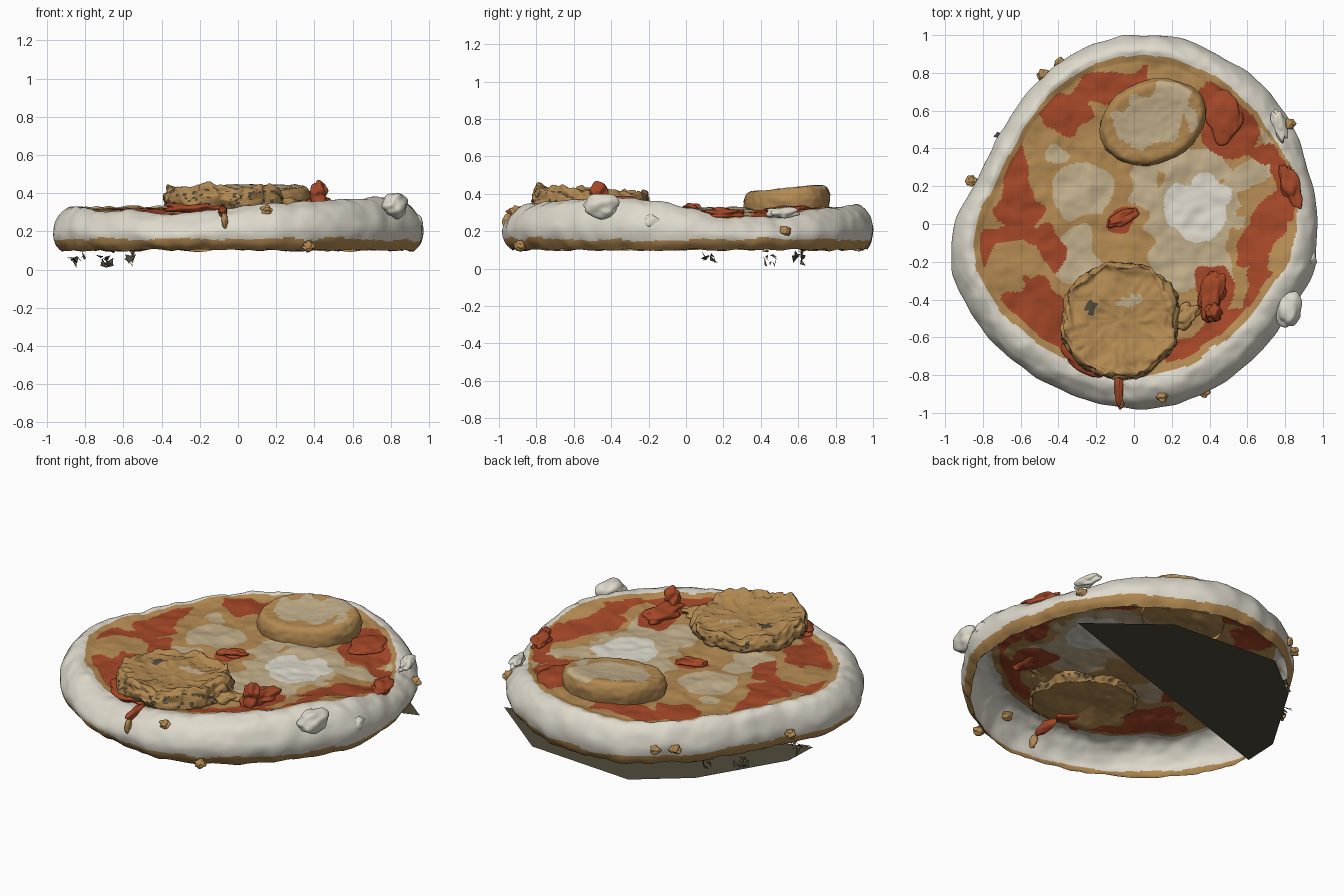
import bpy, bmesh, math, random
from mathutils import Vector, Matrix, noise

random.seed(4)
cube = bpy.data.objects.get("Cube")
if cube:
    bpy.data.objects.remove(cube, do_unlink=True)


def material(name, rgb):
    mat = bpy.data.materials.new(name)
    mat.use_nodes = True
    linear = [(c / 255) ** 2.2 for c in rgb] + [1]
    mat.diffuse_color = linear
    mat.node_tree.nodes["Principled BSDF"].inputs["Base Color"].default_value = linear
    return mat


MATS = [material("crust_white", (222, 217, 203)), material("baked_tan", (178, 137, 83)),
        material("melted_cream", (194, 174, 138)), material("sauce_red", (163, 73, 44)),
        material("char_brown", (82, 76, 61))]
WHITE, TAN, CREAM, RED, CHAR = range(len(MATS))


def finish(name, bm, smooth=True):
    mesh = bpy.data.meshes.new(name)
    bm.normal_update()
    for face in bm.faces:
        face.smooth = smooth
    bm.to_mesh(mesh)
    bm.free()
    for mat in MATS:
        mesh.materials.append(mat)
    obj = bpy.data.objects.new(name, mesh)
    bpy.context.collection.objects.link(obj)
    return obj


def wobble(x, y, z=0.0, freq=5.0):
    return noise.noise(Vector((x, y, z)) * freq)


def spline(pts, t, cyclic=False):
    # Catmull-Rom through a list of numbers or vectors
    n, i = len(pts), int(math.floor(t))
    u = t - i
    pick = (lambda k: pts[k % n]) if cyclic else (lambda k: pts[max(0, min(n - 1, k))])
    a, b, c, d = (pick(i + k) for k in (-1, 0, 1, 2))
    return (b * 2 + (c - a) * u + (a * 2 - b * 5 + c * 4 - d) * u ** 2
            + (b * 3 - a - c * 3 + d) * u ** 3) * 0.5


def skin(bm, rings, rule):
    # bridge closed rings with quads and close the last one
    loops = [[bm.verts.new(p) for p in ring] for ring in rings]
    for r, (lo, hi) in enumerate(zip(loops, loops[1:])):
        for i in range(len(lo)):
            j = (i + 1) % len(lo)
            f = bm.faces.new((lo[i], lo[j], hi[j], hi[i]))
            f.material_index = rule(f.calc_center_median(), r)
    f = bm.faces.new(loops[-1])
    f.material_index = rule(f.calc_center_median(), len(loops))


# Topping patches: x, y, half sizes, turn in degrees
RED_SPOTS = [(-.36, .59, .13, .12, 0), (-.14, .73, .22, .08, 12), (.5, .55, .16, .22, 10),
             (.7, .37, .14, .05, -10), (.82, .22, .09, .2, 10), (.69, -.03, .09, .24, -28),
             (-.62, .21, .08, .22, 8), (-.59, .06, .13, .09, 0), (-.64, -.07, .24, .05, 0),
             (-.8, -.15, .06, .1, 0), (-.44, -.13, .05, .15, 10), (-.54, -.47, .18, .18, 0),
             (-.38, -.69, .2, .07, -30), (-.06, .03, .09, .05, 25), (.42, -.37, .09, .16, -10),
             (.41, -.61, .26, .1, 35), (.66, -.37, .08, .22, -12)]
CREAM_SPOTS = [(-.27, .19, .17, .16, 0), (-.32, -.16, .12, .16, -15), (.06, .22, .08, .14, 0),
               (.32, .04, .25, .28, 0), (.3, -.2, .22, .17, 0), (.3, .31, .22, .08, 0),
               (.62, .27, .18, .08, 30), (.75, .5, .07, .12, 20), (-.4, .38, .06, .05, 0)]
PALE_SPOTS = [(.31, .07, .16, .14, 0), (.4, .17, .1, .1, 0), (.42, .02, .07, .1, 0)]


def inside(spots, x, y):
    x2 = x + .05 * wobble(x, y, 3, 7)
    y2 = y + .05 * wobble(x, y, 8, 7)
    limit = 1 - .25 * wobble(x, y, 1, 11)
    for cx, cy, rx, ry, turn in spots:
        c, s = math.cos(math.radians(turn)), math.sin(math.radians(turn))
        dx, dy = x2 - cx, y2 - cy
        if math.hypot((dx * c + dy * s) / rx, (dy * c - dx * s) / ry) < limit:
            return True
    return False


def topping(x, y):
    if inside(RED_SPOTS, x, y):
        return RED
    if inside(PALE_SPOTS, x, y):
        return WHITE
    return CREAM if inside(CREAM_SPOTS, x, y) else TAN


# Base: an open shell, puffed rim around a lumpy topped middle
RADII = [.97, .965, .98, 1, 1, 1.01, 1, .97, .92, .875, .85, .865,
         .95, .99, .98, .97, .96, .96, .98, .98, .96, .95, .95, .98]
# rim rise in hundredths, every fifteen degrees
RISE = [0, -4, -5, -2, 0, 1, 1, 0, 0, 0, 0, 0,
        0, 0, -1, -2, -3, -3, 0, 2, 3, 4, 5, 4]
RIM = [Vector(p) for p in ((.35, .1), (.1, .14), (0, .2), (.17, .26),
                           (.45, .302), (.8, .325), (1.1, .325), (1.5, .315))]
SEGS, STEPS, INNER = 360, 6, 85
rim_steps = (len(RIM) - 1) * STEPS


def base_point(ring, seg):
    ang = math.tau * seg / SEGS
    turn = seg / SEGS * len(RADII)
    radius = spline(RADII, turn, True)
    width = .125 + .015 * math.cos(ang) - .03 * math.sin(ang)
    if ring <= rim_steps:
        a, z = spline(RIM, ring / STEPS)
        f = 1 - width * a
    else:
        f = (1 - width * RIM[-1].x) * (1 - (ring - rim_steps) / (INNER + 1))
        z = RIM[-1].y
    x, y = f * radius * math.cos(ang), f * radius * math.sin(ang)
    lift = max(0, min(1, (z - .1) / .2))
    near_rim = max(0, min(1, (f - .55) / .3))
    z += lift * (.01 * near_rim * spline(RISE, turn, True) + .015 * wobble(x, y, 0, 3.5))
    z += .012 * wobble(x, y, 0, 8) + .006 * wobble(x, y, z, 18)
    grow = 1 + .01 * wobble(x, y, z, 9)
    return Vector((x * grow, y * grow, z))


def base_rule(p, ring):
    # sauce spills further out on the sunken part of the rim
    spill = max(0, math.cos(math.atan2(p.y, p.x) - .22)) ** 14
    edge = 5.9 * STEPS + 2.5 * wobble(p.x, p.y, 0, 6) - 9 * spill
    if ring < edge:
        if ring < 3 * STEPS and p.z < .155 + .025 * wobble(p.x, p.y, 0, 5):
            return CHAR if p.z < .1 + .015 * wobble(p.x, p.y, 0, 20) else TAN
        return WHITE
    return TAN if ring < edge + 4 - 2 * spill else topping(p.x, p.y)


bm = bmesh.new()
skin(bm, [[base_point(r, s) for s in range(SEGS)] for r in range(rim_steps + INNER + 1)],
     base_rule)
finish("crust_and_filling", bm)


# Sausage slices: a lathed outline, squashed, turned and roughened
def slice_disc(name, centre, size, turn, outline, tilt, rough, rule):
    outline = [Vector(p) for p in outline]
    rot = Matrix.Rotation(math.radians(turn), 3, "Z")
    rings = []
    for k in range((len(outline) - 1) * 6 + 1):
        f, z = spline(outline, k / 6)
        ring = []
        for s in range(120):
            ang = math.tau * s / 120
            p = rot @ Vector((f * size[0] * math.cos(ang), f * size[1] * math.sin(ang), 0))
            p += Vector((centre[0], centre[1], z))
            p.z += tilt[0] * (p.x - centre[0]) + tilt[1] * (p.y - centre[1])
            n = noise.noise_vector(p * 7) + noise.noise_vector(p * 28) * .6
            ring.append(p + n * rough * (.3 + f))
        rings.append(ring)
    bm = bmesh.new()
    skin(bm, rings, rule)
    finish(name, bm)


def crisp_rule(p, ring):
    if ring < 14 and wobble(p.x, p.y, p.z, 45) > .3:
        return CHAR
    if inside([(-.22, -.45, .035, .03, 0)], p.x, p.y):
        return CHAR
    return CREAM if inside([(-.03, -.4, .09, .03, 0)], p.x, p.y) else TAN


def soft_rule(p, ring):
    spots = [(.05, .54, .18, .14, 20), (.2, .68, .12, .09, 0), (.31, .55, .04, .08, 0)]
    return CREAM if ring > 13 and inside(spots, p.x, p.y) else TAN


slice_disc("crisp_sausage_slice", (-.07, -.51), (.31, .3), 0,
           [(.9, .29), (1.02, .34), (1, .39), (.95, .425), (.82, .41), (.4, .4), (.03, .4)],
           (-.03, -.05), .022, crisp_rule)
slice_disc("soft_sausage_slice", (.1, .54), (.29, .22), 22,
           [(.95, .29), (1, .35), (.98, .395), (.88, .427), (.6, .427), (.3, .422), (.03, .422)],
           (0, .09), .007, soft_rule)


# Lumps and crumbs
def lump(name, centre, size, colour, rough=.25, turn=0):
    bm = bmesh.new()
    bmesh.ops.create_icosphere(bm, subdivisions=4, radius=1)
    for v in bm.verts:
        v.co *= 1 + rough * wobble(*(v.co + Vector(centre) * 9), 1.6)
    place = Matrix.Translation(centre) @ Matrix.Rotation(math.radians(turn), 4, "Z")
    bmesh.ops.transform(bm, matrix=place @ Matrix.Diagonal((*size, 1)), verts=bm.verts)
    for f in bm.faces:
        f.material_index = colour
    finish(name, bm)


lump("rim_bubble", (.82, -.45, .335), (.065, .1, .065), WHITE, turn=-15)
lump("small_rim_bubble", (.93, -.19, .24), (.035, .06, .05), WHITE)
lump("torn_rim", (.77, .52, .3), (.035, .08, .03), WHITE, .5, 20)
lump("sauce_ridge", (.42, -.38, .345), (.06, .13, .04), RED, .5, -12)
lump("sauce_peak", (.42, -.47, .39), (.045, .05, .07), RED, .5)
lump("side_sauce_ridge", (.83, .2, .295), (.045, .12, .03), RED, .5, 20)
lump("back_sauce_heap", (.47, .57, .31), (.1, .13, .025), RED, .4)
lump("front_sauce_heap", (-.22, -.71, .325), (.16, .08, .03), RED, .4, -20)
lump("centre_sauce_lump", (-.06, .03, .325), (.08, .035, .025), RED, .5, 25)
lump("crisp_scrap", (.27, -.49, .345), (.07, .05, .025), TAN, .6, 40)
lump("sauce_drip", (-.08, -.86, .3), (.025, .09, .035), RED)
lump("sauce_drip_tip", (-.07, -.95, .25), (.018, .03, .045), TAN)
for x, y, z in ((-.48, .79, .2), (-.39, .85, .2), (-.86, .23, .18), (.82, .53, .2),
                (.37, -.89, .12), (.15, -.91, .31)):
    lump("crumb", (x, y, z), (.03, .028, .025), TAN, .5)

# Flat scrap under the base
bm = bmesh.new()
scrap = [(.85, .53), (.43, .86), (-.25, .91), (-.54, .68), (-.83, .2), (-.84, -.02)]
bm.faces.new([bm.verts.new((x, y, 0)) for x, y in scrap]).material_index = CHAR
finish("flat_scrap", bm, False)

# Loose flakes below the edge
bm = bmesh.new()
for x, y in ((-.84, .13), (-.69, .44), (-.57, .61)):
    for _ in range(9):
        mid = Vector((x, y, .065)) + Vector([random.uniform(-.03, .03) for _ in "xyz"])
        tri = [bm.verts.new(mid + Vector([random.uniform(-.03, .03) for _ in "xyz"]))
               for _ in "abc"]
        bm.faces.new(tri).material_index = CHAR
finish("loose_flakes", bm, False)
